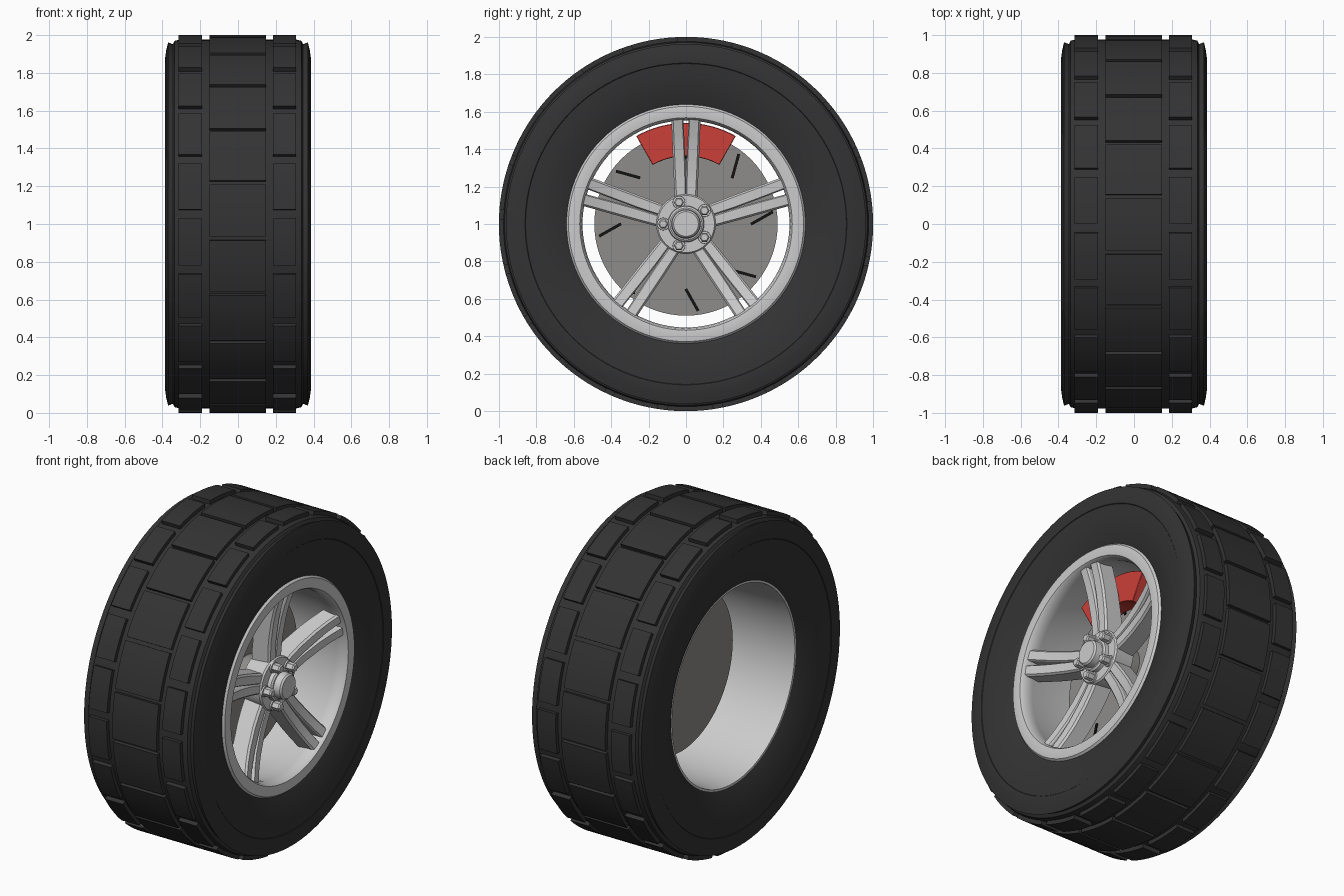
import bpy, bmesh, math
from mathutils import Vector, Matrix

if "Cube" in bpy.data.objects:
    bpy.data.objects.remove(bpy.data.objects["Cube"])

AXLE = 1.0  # wheel axis runs along x at this height


def material(name, rgb):
    m = bpy.data.materials.new(name)
    m.diffuse_color = (*rgb, 1)
    m.use_nodes = True
    m.node_tree.nodes["Principled BSDF"].inputs["Base Color"].default_value = m.diffuse_color
    return m


RUBBER = material("rubber", (0.033, 0.033, 0.033))
RED = material("caliper_red", (0.6, 0.05, 0.04))
STEEL = material("disc_steel", (0.27, 0.265, 0.255))
BLACK = material("slot_black", (0.006, 0.006, 0.006))


def finish(bm, name, mat=None, angle=30, bevel=0):
    bmesh.ops.recalc_face_normals(bm, faces=bm.faces)
    me = bpy.data.meshes.new(name)
    bm.to_mesh(me)
    bm.free()
    if mat:
        me.materials.append(mat)
    me.shade_smooth()
    me.set_sharp_from_angle(angle=math.radians(angle))
    ob = bpy.data.objects.new(name, me)
    ob.location.z = AXLE
    bpy.context.collection.objects.link(ob)
    if bevel:
        b = ob.modifiers.new("bevel", "BEVEL")
        b.width, b.segments, b.limit_method = bevel, 1, "ANGLE"
        b.angle_limit = math.radians(40)
    return ob


def polar(x, r, deg):
    t = math.radians(deg)
    return (x, r * math.cos(t), r * math.sin(t))


def skin(bm, loops, closed=False):
    """Bridge a list of equal-length point loops into a solid."""
    rows = [[bm.verts.new(p) for p in lp] for lp in loops]
    pairs = list(zip(rows, rows[1:])) + ([(rows[-1], rows[0])] if closed else [])
    for a, b in pairs:
        for i in range(len(a)):
            j = (i + 1) % len(a)
            bm.faces.new((a[i], a[j], b[j], b[i]))
    if not closed:
        bm.faces.new(rows[0])
        bm.faces.new(rows[-1])


def lathe(name, profile, mat=None, seg=84, angle=30):
    """Revolve a closed (x, r) profile around the axle."""
    bm = bmesh.new()
    skin(bm, [[polar(x, r, 360 * k / seg) for x, r in profile] for k in range(seg)], True)
    return finish(bm, name, mat, angle)


def turned(name, profile, mat=None, seg=48):
    """Revolve an open (x, r) profile and cap both ends."""
    bm = bmesh.new()
    skin(bm, [[polar(x, r, 360 * k / seg) for k in range(seg)] for x, r in profile])
    return finish(bm, name, mat)


def arc_block(bm, x0, x1, r0, r1, a0, a1, n):
    sec = [(x0, r0), (x1, r0), (x1, r1), (x0, r1)]
    skin(bm, [[polar(x, r, a0 + (a1 - a0) * k / n) for x, r in sec] for k in range(n + 1)])


# tyre carcass: mirrored half profile, tread centre to bead
half = [(0.31, 0.976), (0.335, 0.97), (0.345, 0.952), (0.37, 0.962), (0.38, 0.92),
        (0.387, 0.87), (0.386, 0.86), (0.383, 0.857), (0.379, 0.80), (0.37, 0.74),
        (0.352, 0.68), (0.335, 0.63), (0.318, 0.598)]
lathe("tyre", half + [(-x, r) for x, r in reversed(half)], RUBBER, 105)

# tread blocks: one wide centre row and two staggered shoulder rows
BLOCKS = 21
step = 360 / BLOCKS
for name, x0, x1, gap_at, gap in (("centre_tread", -0.152, 0.148, 12.7, 1.2),
                                  ("right_tread", 0.184, 0.308, 3.0, 2.8),
                                  ("left_tread", -0.314, -0.19, 3.0, 2.8)):
    bm = bmesh.new()
    for k in range(BLOCKS):
        a = 180 - gap_at + k * step
        arc_block(bm, x0, x1, 0.955, 1.0, a + gap / 2, a + step - gap / 2, 5)
    finish(bm, name, RUBBER, 30)

# rim: front lip and open barrel
lathe("rim", [(0.335, 0.641), (0.35, 0.628), (0.354, 0.60), (0.35, 0.568), (0.338, 0.56),
              (0.30, 0.553), (0.27, 0.556), (0.20, 0.570), (0.0, 0.582), (-0.25, 0.588),
              (-0.322, 0.594), (-0.322, 0.606), (0.28, 0.612)], None, 96, 35)

# five twin spokes, sloping forward to the rim: (r, front x, depth, inner, outer)
stations = [(0.10, 0.255, 0.12, 0.0, 0.058), (0.20, 0.258, 0.118, 0.0, 0.063),
            (0.28, 0.265, 0.115, 0.001, 0.067), (0.40, 0.285, 0.112, 0.006, 0.072),
            (0.48, 0.305, 0.11, 0.010, 0.075), (0.562, 0.332, 0.108, 0.014, 0.079)]
bm = bmesh.new()
for k in range(5):
    rot = Matrix.Rotation(math.radians(72 * k), 3, "X")
    for s in (-1, 1):
        skin(bm, [[rot @ Vector(p) for p in ((f - d, s * i, r), (f - 0.010, s * i, r),
                                             (f, s * (i + 0.006), r), (f, s * (o - 0.010), r),
                                             (f - 0.012, s * o, r), (f - d, s * o, r))]
                  for r, f, d, i, o in stations])
finish(bm, "spokes", None, 30)

# hub, axle carrier and centre cap
turned("hub", [(0.13, 0.15), (0.255, 0.16), (0.265, 0.152)])
turned("axle", [(0.024, 0.12), (0.15, 0.12)], STEEL)
turned("centre_cap", [(0.26, 0.098), (0.287, 0.095), (0.295, 0.085), (0.295, 0.078),
                      (0.335, 0.075), (0.345, 0.066)])

# five wheel nuts on bosses
bm = bmesh.new()
for k in range(5):
    c = Vector(polar(0, 0.122, 36 + 72 * k))
    for sides, prof in ((16, [(0.25, 0.036), (0.274, 0.033)]),
                        (6, [(0.26, 0.027), (0.315, 0.027), (0.323, 0.02)])):
        skin(bm, [[c + Vector(polar(x, r, 360 * j / sides)) for j in range(sides)]
                  for x, r in prof])
finish(bm, "wheel_nuts")

# brake disc with slanted dark slots
turned("brake_disc", [(0.026, 0.49), (0.06, 0.49)], STEEL, 72)
bm = bmesh.new()
for k in range(8):
    a = 4.5 + 45 * k
    m = (Matrix.Translation(polar(0.06, 0.407, a)) @ Matrix.Rotation(math.radians(a + 25), 4, "X")
         @ Matrix.Diagonal((0.012, 0.135, 0.016, 1)))
    bmesh.ops.create_cube(bm, size=1, matrix=m)
finish(bm, "disc_slots", BLACK)

# brake caliper over the top of the disc
bm = bmesh.new()
arc_block(bm, 0.04, 0.16, 0.362, 0.54, 60.5, 119.5, 16)
finish(bm, "brake_caliper", RED, 30, 0.003)
